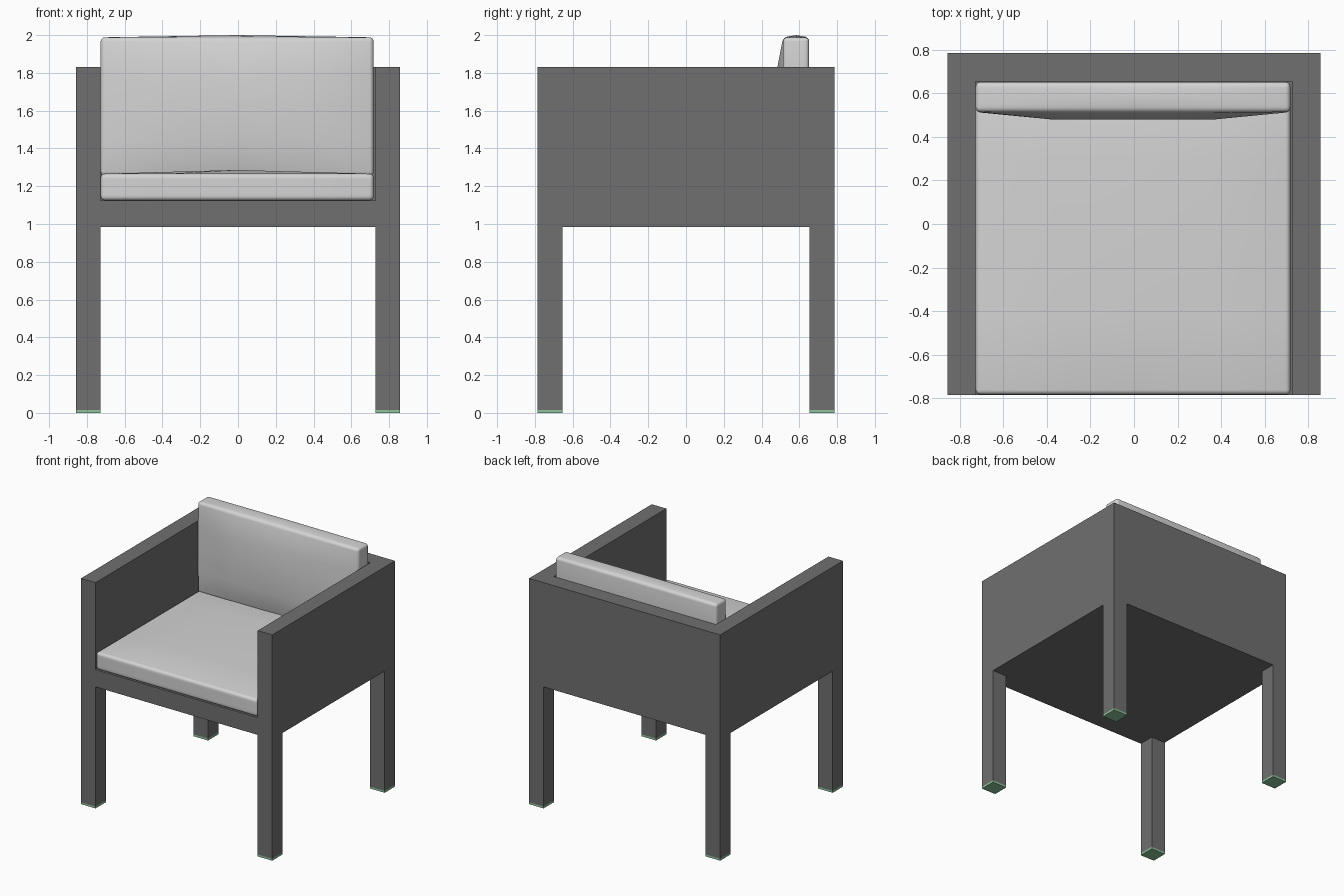
import bpy
import bmesh
import math
from mathutils import Vector

if "Cube" in bpy.data.objects:
    bpy.data.objects.remove(bpy.data.objects["Cube"])


def material(name, rgb):
    m = bpy.data.materials.new(name)
    m.use_nodes = True
    m.diffuse_color = (*rgb, 1)
    bsdf = next(n for n in m.node_tree.nodes if n.type == 'BSDF_PRINCIPLED')
    bsdf.inputs["Base Color"].default_value = (*rgb, 1)
    bsdf.inputs["Roughness"].default_value = 0.7
    return m


frame_grey = material("frame grey", (0.16, 0.16, 0.16))
cushion_white = material("cushion off white", (0.66, 0.66, 0.66))
foot_green = material("foot green", (0.28, 0.56, 0.34))


def box(name, low, high, mat=None, cuts=0):
    """Box between two corners, optionally with an even grid of cuts."""
    low, high = Vector(low), Vector(high)
    bm = bmesh.new()
    bmesh.ops.create_cube(bm, size=1)
    if cuts:
        bmesh.ops.subdivide_edges(bm, edges=bm.edges[:], cuts=cuts, use_grid_fill=True)
    for v in bm.verts:
        v.co = (low + high) / 2 + v.co * (high - low)
    mesh = bpy.data.meshes.new(name)
    bm.to_mesh(mesh)
    bm.free()
    ob = bpy.data.objects.new(name, mesh)
    bpy.context.collection.objects.link(ob)
    if mat:
        mesh.materials.append(mat)
    return ob


def apply_modifiers(ob):
    bpy.ops.object.select_all(action='DESELECT')
    ob.select_set(True)
    bpy.context.view_layer.objects.active = ob
    for mod in ob.modifiers[:]:
        bpy.ops.object.modifier_apply(modifier=mod.name)


W, D, TOP = 0.857, 0.786, 1.83      # half width, half depth, arm height
IX, IY = 0.727, 0.655               # inner faces of arms, back and legs
FOOT = 0.016

# Frame: one block with the seat well and the space between the legs cut away
frame = box("frame", (-W, -D, FOOT), (W, D, TOP), frame_grey)
cutters = [
    box("seat_well_cutter", (-IX, -1, 1.125), (IX, IY, 2.1)),
    box("leg_gap_cutter_front", (-IX, -1, -0.2), (IX, 1, 0.985)),
    box("leg_gap_cutter_side", (-1, -IY, -0.2), (1, IY, 0.985)),
]
for cutter in cutters:
    cutter.hide_render = True
    mod = frame.modifiers.new("cut", 'BOOLEAN')
    mod.operation = 'DIFFERENCE'
    mod.solver = 'EXACT'
    mod.object = cutter
apply_modifiers(frame)
for cutter in cutters:
    bpy.data.objects.remove(cutter)

# Foot pads
for side, sx in (("left", 1), ("right", -1)):
    for end, sy in (("front", -1), ("back", 1)):
        xs, ys = sorted((sx * IX, sx * W)), sorted((sy * IY, sy * D))
        box(f"foot_pad_{end}_{side}", (xs[0], ys[0], 0), (xs[1], ys[1], FOOT), foot_green)


def cushion(name, low, high, bulge):
    """Padded slab: a gridded box pushed out by bulge(u, v, w), with round edges."""
    ob = box(name, low, high, cushion_white, cuts=3)
    low, high = Vector(low), Vector(high)
    mid, half = (low + high) / 2, (high - low) / 2
    for v in ob.data.vertices:
        u = [(v.co[i] - mid[i]) / half[i] for i in range(3)]
        v.co += Vector(bulge(*u))
    mod = ob.modifiers.new("round edges", 'BEVEL')
    mod.width = 0.022
    mod.segments = 4
    mod.limit_method = 'ANGLE'
    mod.angle_limit = math.radians(45)
    apply_modifiers(ob)
    bpy.ops.object.shade_smooth_by_angle(angle=math.radians(40))
    return ob


def seat_bulge(u, v, w):
    crown = 0.02 * (1 - abs(u)) * min(1, 2 * (1 - abs(v)))
    return (0, 0, crown if w > 0.99 else 0)


def back_bulge(u, v, w):
    plateau = min(1, 2 * (1 - abs(u))) * min(1, 2 * (1 - abs(w)))
    rise = 0.012 * (1 - abs(u)) * (1 - abs(v))
    return (0, -0.035 * plateau if v < -0.99 else 0, rise if w > 0.99 else 0)


# Cushions
cushion("seat_cushion", (-IX, -D + 0.002, 1.125), (0.718, 0.65, 1.266), seat_bulge)
cushion("back_cushion", (-IX, 0.514, 1.255), (0.718, 0.652, 1.988), back_bulge)
